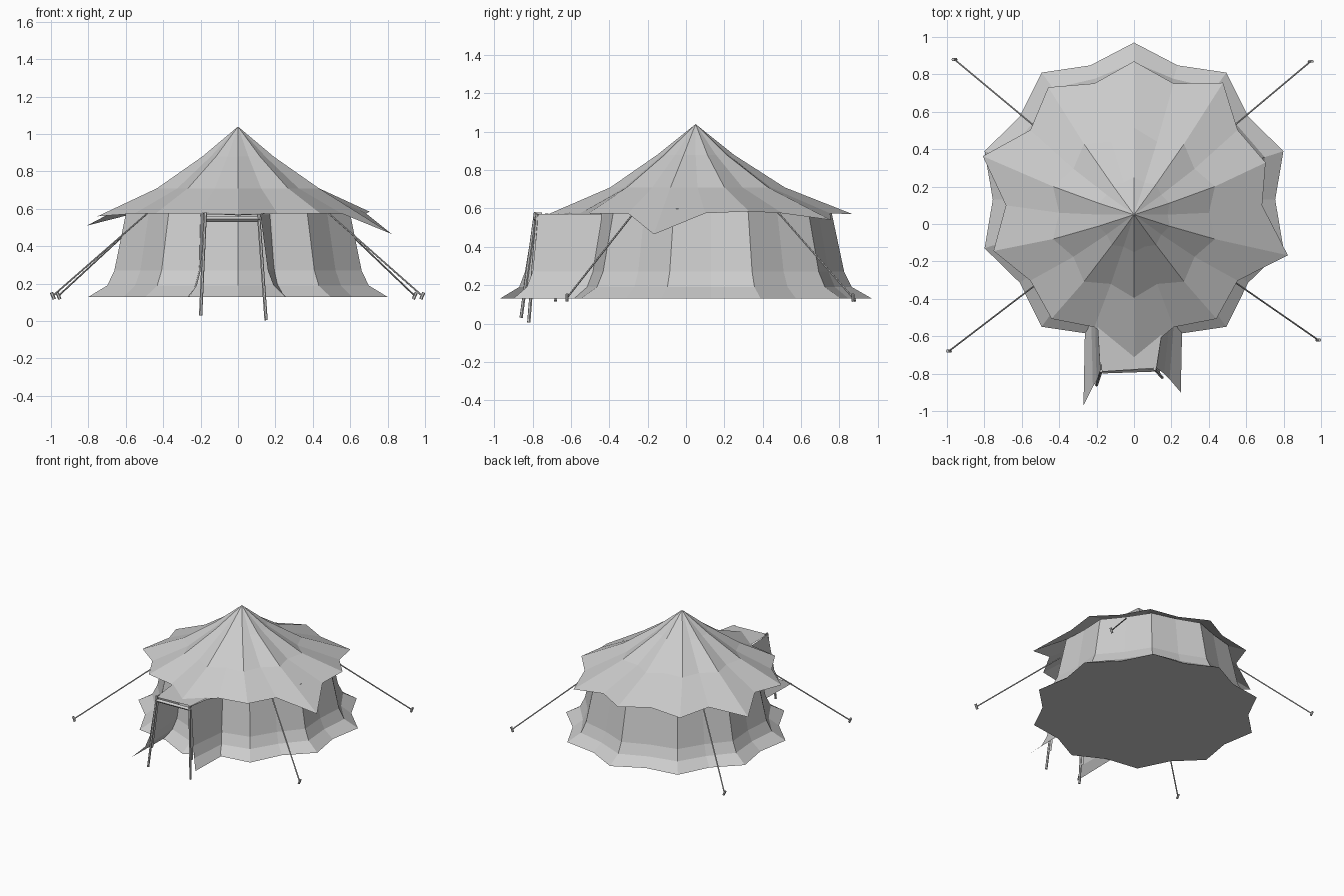
import bpy, math
from mathutils import Vector

cube = bpy.data.objects.get("Cube")
if cube:
    bpy.data.objects.remove(cube)

canvas = bpy.data.materials.new("canvas_grey")
canvas.use_nodes = True
canvas.diffuse_color = (0.6, 0.6, 0.6, 1)
canvas.node_tree.nodes["Principled BSDF"].inputs["Base Color"].default_value = canvas.diffuse_color

SIDES = 20
FLOOR_Z = 0.13


def make(name, verts, faces):
    mesh = bpy.data.meshes.new(name)
    mesh.from_pydata(verts, [], faces)
    mesh.materials.append(canvas)
    obj = bpy.data.objects.new(name, mesh)
    bpy.context.collection.objects.link(obj)
    return obj


def strip_faces(rows, count, closed):
    """Quads joining successive rows of points."""
    span = count if closed else count - 1
    return [(r * count + i, r * count + (i + 1) % count,
             (r + 1) * count + (i + 1) % count, (r + 1) * count + i)
            for r in range(rows - 1) for i in range(span)]


def sheet(name, rows):
    return make(name, [p for row in rows for p in row],
                strip_faces(len(rows), len(rows[0]), False))


def rod(name, start, end, radius, sides=6):
    start, end = Vector(start), Vector(end)
    axis = end - start
    bpy.ops.mesh.primitive_cylinder_add(vertices=sides, radius=radius, depth=axis.length,
                                        location=(start + end) / 2)
    obj = bpy.context.object
    obj.name = name
    obj.rotation_euler = axis.to_track_quat("Z", "Y").to_euler()
    obj.data.materials.append(canvas)
    return obj


def ring(center_y, z, peak, valley):
    """Star-shaped ring, counter-clockwise from the back."""
    points = []
    for i in range(SIDES):
        a = math.pi / 2 + math.tau * i / SIDES
        r = valley if i % 2 else peak
        points.append((r * math.cos(a), center_y + r * math.sin(a), z))
    return points


# Fluted wall with a flared skirt and a closed floor
profile = [(FLOOR_Z, 0.84, 0.755), (0.19, 0.735, 0.68), (0.27, 0.695, 0.645), (0.6, 0.625, 0.585)]
rings = [ring(0.13, *level) for level in profile]
faces = strip_faces(len(rings), SIDES, True)
faces.append(tuple(reversed(range(SIDES))))
make("tent_wall", [p for r in rings for p in r], faces)

# Roof with uneven, drooping tips: radius and height of each tip
tips = [(0.77, 0.57), (0.78, 0.55), (0.85, 0.51), (0.79, 0.56), (0.75, 0.575),
        (0.83, 0.565), (0.75, 0.575), (0.865, 0.465), (0.74, 0.585), (0.81, 0.54)]
rim = []
for i in range(SIDES):
    a = math.pi / 2 + math.tau * i / SIDES
    r, z = (0.685, 0.575) if i % 2 else tips[i // 2]
    rim.append((r * math.cos(a), 0.1 + r * math.sin(a), z))
rings = [rim, ring(0.06, 0.71, 0.455, 0.4), ring(0.05, 0.88, 0.2, 0.18)]
verts = [p for r in rings for p in r] + [(0, 0.05, 1.04)]
faces = strip_faces(len(rings), SIDES, True)
inner = SIDES * (len(rings) - 1)
faces += [(inner + i, inner + (i + 1) % SIDES, len(verts) - 1) for i in range(SIDES)]
make("roof", verts, faces)

# Porch canopy and its front valance
sheet("porch_canopy", [
    [(-0.18, -0.79, 0.57), (0.12, -0.77, 0.57)],
    [(-0.2, -0.45, 0.585), (0.17, -0.45, 0.585)]])
rod("porch_lintel", (-0.17, -0.785, 0.545), (0.12, -0.775, 0.545), 0.014, 4)

# Porch side walls, flaring outward at the ground
porch = {
    "left": [(0.12, -0.77, 0.57, 0.17), (0.16, -0.8, 0.27, 0.2),
             (0.19, -0.83, 0.19, 0.22), (0.25, -0.9, FLOOR_Z, 0.26)],
    "right": [(-0.18, -0.79, 0.57, -0.2), (-0.2, -0.84, 0.27, -0.21),
              (-0.22, -0.87, 0.19, -0.23), (-0.27, -0.97, FLOOR_Z, -0.26)],
}
for side, rows in porch.items():
    sheet("porch_wall_" + side,
          [[(x, y, z), (back_x, -0.44, z)] for x, y, z, back_x in rows])

# Poles with a gathered curtain beside each
for side, top, foot in [("left", (0.11, -0.775, 0.57), (0.15, -0.82, 0.005)),
                        ("right", (-0.175, -0.785, 0.58), (-0.2, -0.86, 0.03))]:
    rod("porch_pole_" + side, top, foot, 0.009)
    hem = Vector(top).lerp(Vector(foot), 0.75)
    shift = Vector((0.0, 0.035, 0))
    sheet("porch_curtain_" + side, [[top, Vector(top) + shift], [hem, hem + shift]])

# Guy ropes and pegs
for name, top, peg in [("front_left", (0.48, -0.27, 0.58), (0.985, -0.62, 0.135)),
                       ("front_right", (-0.48, -0.29, 0.58), (-0.99, -0.68, 0.135)),
                       ("back_left", (0.48, 0.48, 0.58), (0.945, 0.87, 0.135)),
                       ("back_right", (-0.48, 0.48, 0.58), (-0.96, 0.88, 0.135))]:
    rod("guy_rope_" + name, top, peg, 0.005)
    lean = Vector((math.copysign(0.008, peg[0]), 0, 0.018))
    rod("peg_" + name, Vector(peg) - lean, Vector(peg) + lean, 0.009)
